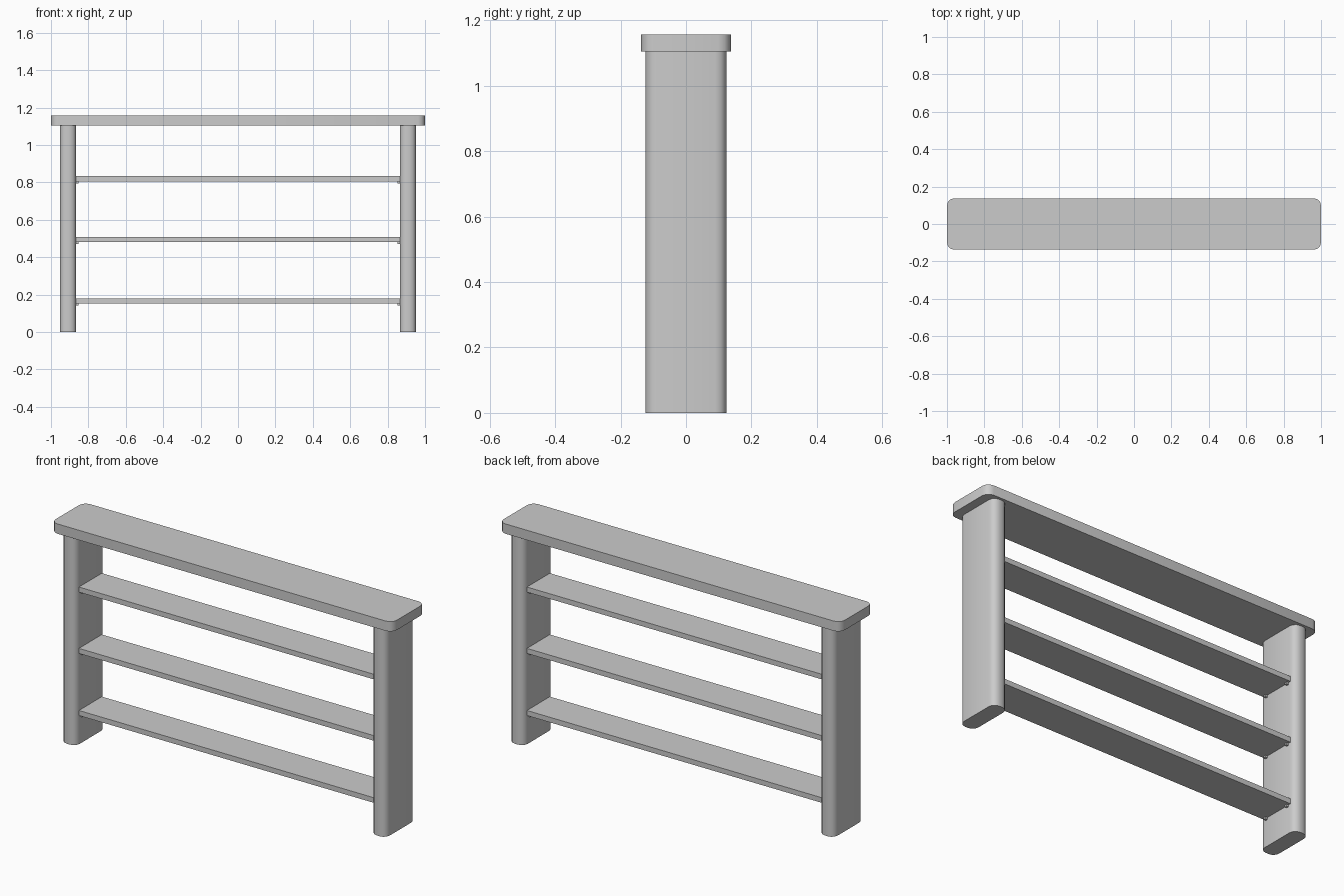
import bpy
import bmesh
import math

default_cube = bpy.data.objects.get("Cube")
if default_cube:
    bpy.data.objects.remove(default_cube, do_unlink=True)

# Single plain grey finish
grey = bpy.data.materials.new("plain_grey")
grey.use_nodes = True
colour = (0.6, 0.6, 0.6, 1)
grey.diffuse_color = colour
grey.node_tree.nodes["Principled BSDF"].inputs["Base Color"].default_value = colour


def box(name, x, y, z, radius=0):
    """Box from (low, high) ranges, with optional rounded vertical corners."""
    bm = bmesh.new()
    bmesh.ops.create_cube(bm, size=1)
    for v in bm.verts:
        v.co = [lo + (c + 0.5) * (hi - lo) for c, (lo, hi) in zip(v.co, (x, y, z))]
    if radius:
        upright = [e for e in bm.edges
                   if abs(e.verts[0].co.z - e.verts[1].co.z) > 0.01]
        bmesh.ops.bevel(bm, geom=upright, offset=radius, segments=3,
                        profile=0.5, affect='EDGES')
    mesh = bpy.data.meshes.new(name)
    bm.to_mesh(mesh)
    bm.free()
    mesh.materials.append(grey)
    obj = bpy.data.objects.new(name, mesh)
    bpy.context.collection.objects.link(obj)
    if radius:
        bpy.ops.object.select_all(action='DESELECT')
        obj.select_set(True)
        bpy.context.view_layer.objects.active = obj
        bpy.ops.object.shade_smooth_by_angle(angle=math.radians(40))
    return obj


leg_in, leg_out, leg_y = 0.865, 0.952, 0.124
top_low, top_high = 1.105, 1.157
shelf_y, shelf_thick = 0.096, 0.027

# Top board
box("top_board", (-1, 1), (-0.137, 0.137), (top_low, top_high), 0.038)

# Upright side panels
for side, s in (("left", 1), ("right", -1)):
    box(side + "_upright", sorted((s * leg_in, s * leg_out)),
        (-leg_y, leg_y), (0, top_low), 0.034)

# Shelves, each resting on four small pegs
for level, z in (("lower", 0.152), ("middle", 0.481), ("upper", 0.806)):
    box(level + "_shelf", (-leg_in, leg_in), (-shelf_y, shelf_y),
        (z, z + shelf_thick))
    for side, s in (("left", 1), ("right", -1)):
        for end, y in (("front", -0.076), ("back", 0.076)):
            box(f"{level}_{side}_{end}_peg",
                sorted((s * (leg_in - 0.011), s * leg_in)),
                (y - 0.006, y + 0.006), (z - 0.011, z))
